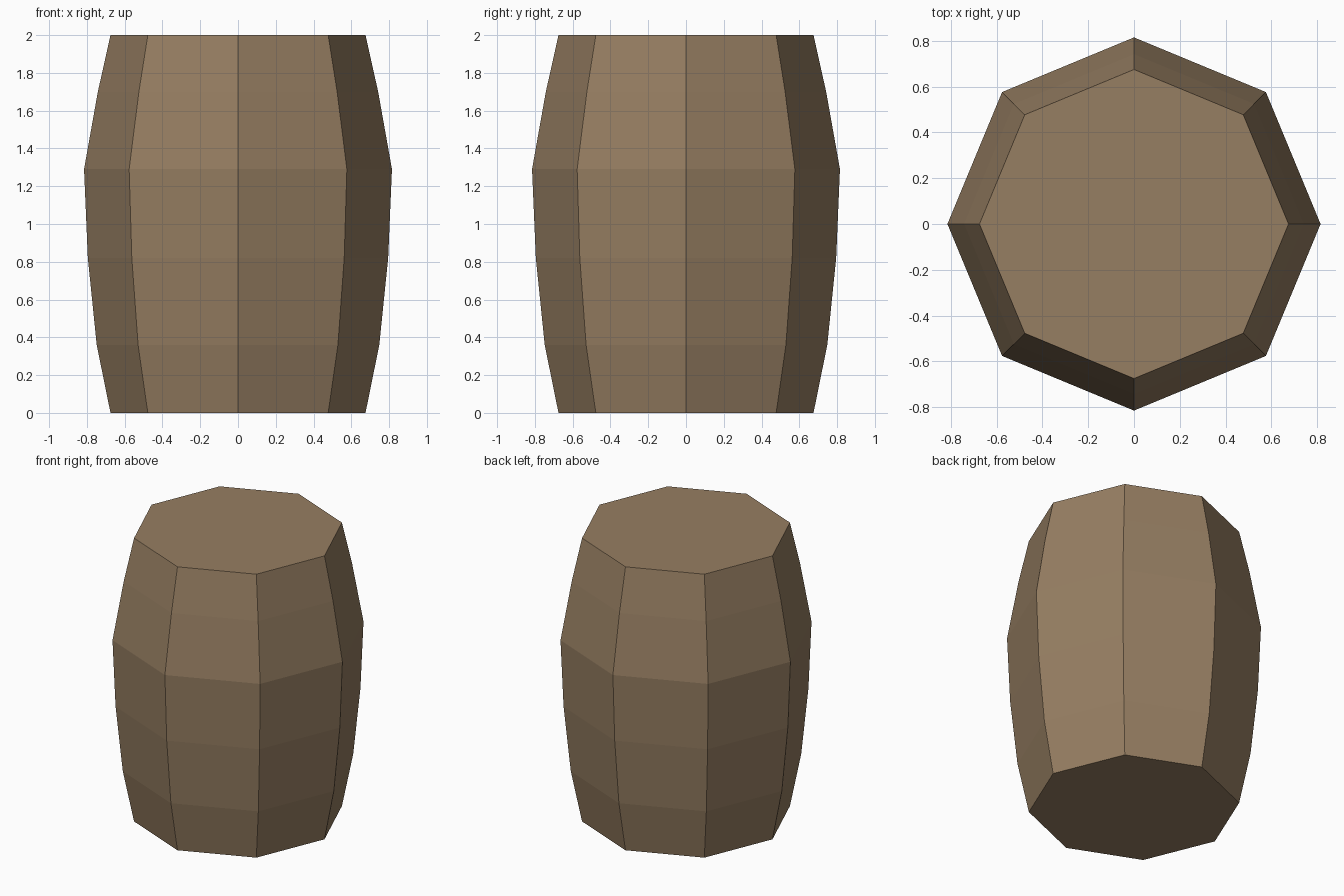
import bpy, bmesh, math

if "Cube" in bpy.data.objects:
    bpy.data.objects.remove(bpy.data.objects["Cube"])

SIDES = 8
# barrel profile: (radius, height)
PROFILE = [(0.675, 0.0), (0.748, 0.36), (0.795, 0.82),
           (0.815, 1.29), (0.742, 1.70), (0.675, 2.0)]

wood = bpy.data.materials.new("brown wood")
wood.diffuse_color = (0.305, 0.209, 0.122, 1.0)
wood.use_nodes = True
wood.node_tree.nodes["Principled BSDF"].inputs["Base Color"].default_value = wood.diffuse_color

# barrel body: stacked octagonal rings with flat end caps
bm = bmesh.new()
rings = []
for r, z in PROFILE:
    rings.append([bm.verts.new((r * math.cos(math.tau * i / SIDES),
                                r * math.sin(math.tau * i / SIDES), z))
                  for i in range(SIDES)])
for low, high in zip(rings, rings[1:]):
    for i in range(SIDES):
        j = (i + 1) % SIDES
        bm.faces.new((low[i], low[j], high[j], high[i]))
bm.faces.new(rings[0][::-1])
bm.faces.new(rings[-1])

mesh = bpy.data.meshes.new("barrel")
bm.to_mesh(mesh)
bm.free()
mesh.materials.append(wood)
barrel = bpy.data.objects.new("barrel", mesh)
bpy.context.collection.objects.link(barrel)
